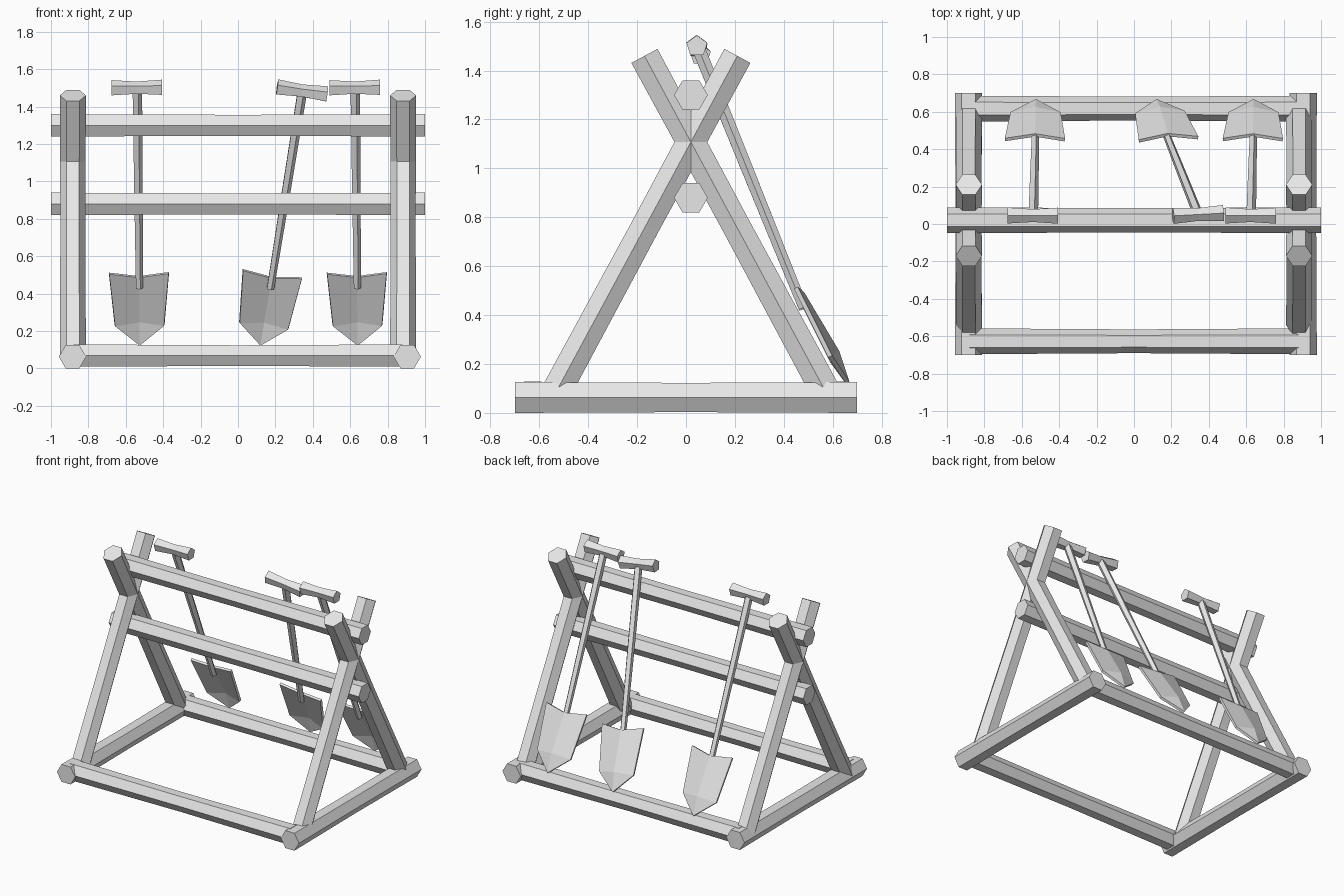
import bpy, bmesh, math
from mathutils import Vector, Matrix

cube = bpy.data.objects.get("Cube")
if cube:
    bpy.data.objects.remove(cube)

grey = bpy.data.materials.new("light_grey")
grey.use_nodes = True
COLOUR = (0.8, 0.8, 0.8, 1)
grey.diffuse_color = COLOUR
grey.node_tree.nodes["Principled BSDF"].inputs["Base Color"].default_value = COLOUR


def finish(name, bm):
    bmesh.ops.recalc_face_normals(bm, faces=bm.faces)
    mesh = bpy.data.meshes.new(name)
    bm.to_mesh(mesh)
    bm.free()
    mesh.materials.append(grey)
    obj = bpy.data.objects.new(name, mesh)
    bpy.context.collection.objects.link(obj)
    return obj


def beam(name, start, end, corner, radius, sides=6, waist=0.95, tip=1.0):
    """Faceted pole with one ridge facing 'corner' and a slightly thinner middle."""
    start, end = Vector(start), Vector(end)
    axis = (end - start).normalized()
    corner = Vector(corner)
    u = (corner - axis * corner.dot(axis)).normalized()
    v = axis.cross(u)
    bm = bmesh.new()
    rings = []
    for t, scale in ((0, 1), (0.5, waist), (1, tip)):
        ring = []
        for i in range(sides):
            a = math.tau * i / sides
            offset = (u * math.cos(a) + v * math.sin(a)) * radius * scale
            ring.append(bm.verts.new(start.lerp(end, t) + offset))
        rings.append(ring)
    for low, high in zip(rings, rings[1:]):
        for i in range(sides):
            j = (i + 1) % sides
            bm.faces.new((low[i], low[j], high[j], high[i]))
    bm.faces.new(rings[0])
    bm.faces.new(rings[-1])
    return finish(name, bm)


X, Y, Z = Vector((1, 0, 0)), Vector((0, 1, 0)), Vector((0, 0, 1))
MID = 0.02

# Base frame: two sleepers along the sides, two rails across
for side, x in (("right", -0.885), ("left", 0.905)):
    beam(f"{side}_base_beam", (x, -0.7, 0.063), (x, 0.7, 0.063), X, 0.0727)
for end, y in (("front", -0.627), ("back", 0.617)):
    beam(f"{end}_base_rail", (-0.88, y, 0.069), (0.88, y, 0.069), Y, 0.069, waist=0.92)

# Crossed legs at each end
for side, x in (("right", -0.883), ("left", 0.883)):
    for end, s in (("front", -1), ("back", 1)):
        beam(f"{side}_{end}_leg", (x, MID + s * 0.56, 0.07),
             (x, MID - s * 0.19, 1.46), X, 0.07)

# Cross bars that hold the tools
for name, z in (("upper_bar", 1.3), ("lower_bar", 0.88)):
    beam(name, (-1, MID, z), (1, MID, z), Y, 0.069, waist=0.94)


def blade(name):
    """Dished spade blade: three columns, two rows and a point."""
    bm = bmesh.new()
    rows = []
    for half, edge, centre in ((0.16, (0.45, 0.51), (0.475, 0.49)),
                               (0.132, (0.59, 0.23), (0.618, 0.25))):
        rows.append([bm.verts.new((-half, *edge)), bm.verts.new((0, *centre)),
                     bm.verts.new((half, *edge))])
    point = bm.verts.new((0, 0.66, 0.125))
    top, low = rows
    for i in range(2):
        bm.faces.new((top[i], top[i + 1], low[i + 1], low[i]))
        bm.faces.new((low[i], low[i + 1], point))
    obj = finish(name, bm)
    solid = obj.modifiers.new("thickness", "SOLIDIFY")
    solid.thickness = 0.018
    solid.offset = 0
    return obj


def shovel(label, x, tilt):
    parts = [
        beam(f"{label}_shovel_grip", (-0.135, 0.045, 1.498), (0.135, 0.045, 1.498),
             Z, 0.045, sides=5, waist=0.8),
        beam(f"{label}_shovel_shaft", (0, 0.055, 1.48), (0, 0.48, 0.43),
             X, 0.028, sides=5, waist=0.9, tip=0.75),
        blade(f"{label}_shovel_blade"),
    ]
    # Swing the tool in its leaning plane about the blade point
    pivot = Vector((0, 0.66, 0.125))
    turn = Matrix.Rotation(math.radians(tilt), 4, Vector((0, 0.93, 0.37)))
    place = (Matrix.Translation(pivot + X * x) @ turn @ Matrix.Translation(-pivot))
    for part in parts:
        part.data.transform(place)


shovel("right", -0.525, -0.6)
shovel("middle", 0.12, 8.5)
shovel("left", 0.64, -0.6)
